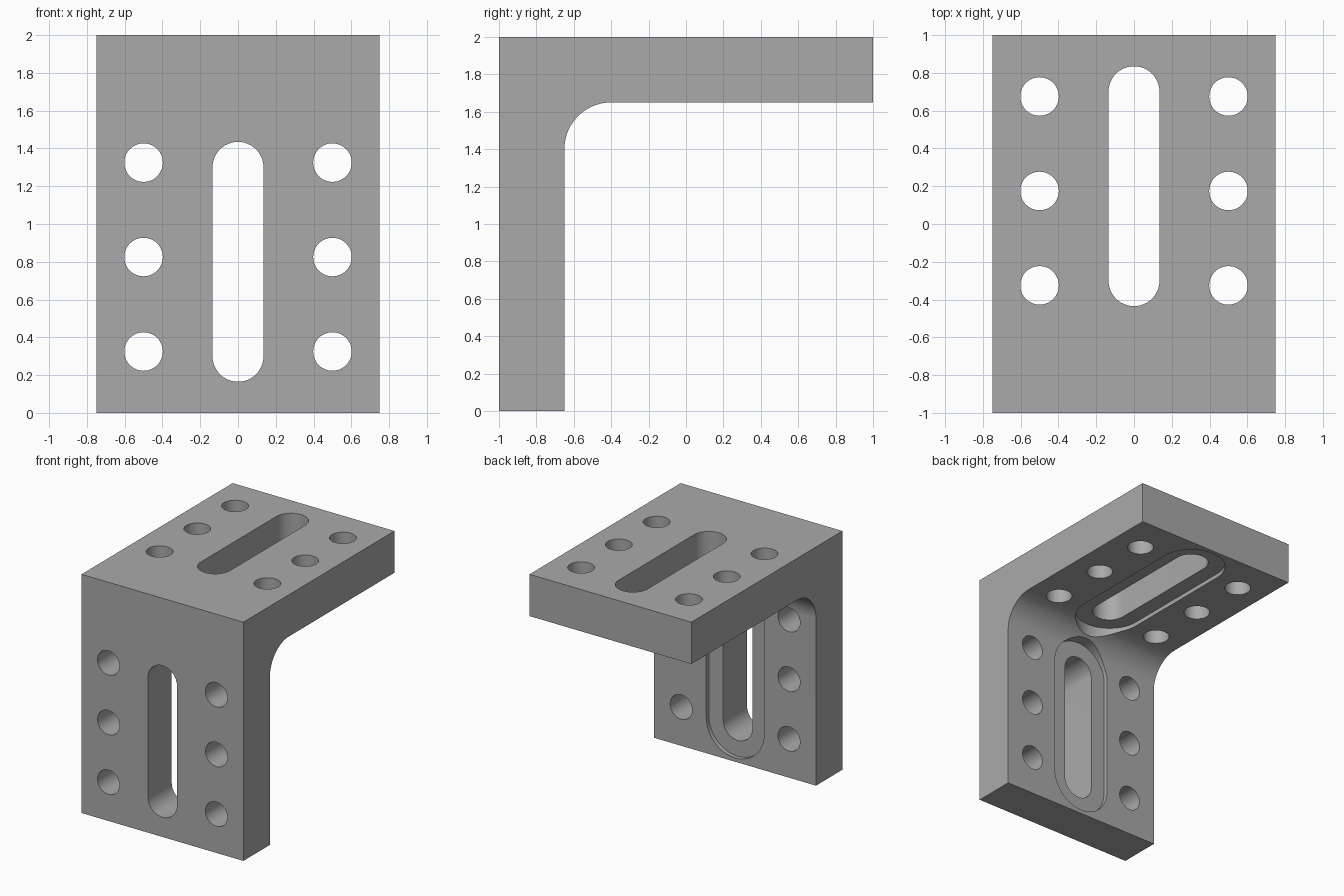
import bpy, bmesh, math
from mathutils import Vector

if "Cube" in bpy.data.objects:
    bpy.data.objects.remove(bpy.data.objects["Cube"])

THICK, FILLET = 0.35, 0.25

grey = bpy.data.materials.new("metal_grey")
grey.diffuse_color = (0.40, 0.40, 0.40, 1)
grey.use_nodes = True
grey.node_tree.nodes["Principled BSDF"].inputs["Base Color"].default_value = grey.diffuse_color


def make_object(name, bm):
    bmesh.ops.recalc_face_normals(bm, faces=bm.faces)
    mesh = bpy.data.meshes.new(name)
    bm.to_mesh(mesh)
    bm.free()
    obj = bpy.data.objects.new(name, mesh)
    bpy.context.collection.objects.link(obj)
    return obj


def prism(bm, points, offset):
    face = bm.faces.new([bm.verts.new(p) for p in points])
    ext = bmesh.ops.extrude_face_region(bm, geom=[face])["geom"]
    bmesh.ops.translate(bm, vec=offset,
                        verts=[v for v in ext if isinstance(v, bmesh.types.BMVert)])


# Plate coordinates: x across, t along from the free end, d depth from the outer face
def on_wall(x, t, d):
    return Vector((x, -1 + d, t))


def on_shelf(x, t, d):
    return Vector((x, 1 - t, 2 - d))


def stadium(x, t0, t1, r, n=24):
    """Outline of a slot with round ends (a circle when t0 == t1)."""
    pts = []
    for t, start in ((t1, 0), (t0, math.pi)):
        steps = n + 1 if t0 != t1 else n
        for i in range(steps):
            a = start + math.pi * i / n
            pts.append((x + r * math.cos(a), t + r * math.sin(a)))
    return pts


def add_cut(bm, outline, d0, d1):
    for place in (on_wall, on_shelf):
        prism(bm, [place(x, t, d0) for x, t in outline],
              place(0, 0, d1) - place(0, 0, d0))


# L-shaped body with a rounded inner corner
cy, cz = -1 + THICK + FILLET, 2 - THICK - FILLET
arc = [(cy + FILLET * math.cos(a), cz + FILLET * math.sin(a))
       for a in (math.pi - math.pi / 2 * i / 24 for i in range(25))]
profile = [(-1, 2), (-1, 0), (-1 + THICK, 0)] + arc + [(1, 2 - THICK), (1, 2)]
bm = bmesh.new()
prism(bm, [(-0.75, y, z) for y, z in profile], Vector((1.5, 0, 0)))
bracket = make_object("angle_bracket", bm)
bracket.data.materials.append(grey)

# Through slots and screw holes
bm = bmesh.new()
add_cut(bm, stadium(0, 0.30, 1.30, 0.135), -0.1, 0.5)
for x in (-0.5, 0.5):
    for t in (0.325, 0.825, 1.325):
        add_cut(bm, stadium(x, t, t, 0.102), -0.1, 0.5)
bores = make_object("bore_cutter", bm)

# Shallow recess around each slot on the inner side
bm = bmesh.new()
add_cut(bm, stadium(0, 0.30, 1.30, 0.268), THICK - 0.035, 0.425)
recesses = make_object("recess_cutter", bm)

bpy.context.view_layer.objects.active = bracket
bracket.select_set(True)
for cutter in (recesses, bores):
    cutter.hide_render = True
    cutter.data.materials.append(grey)
    mod = bracket.modifiers.new(cutter.name, "BOOLEAN")
    mod.operation, mod.solver, mod.object = "DIFFERENCE", "EXACT", cutter
    bpy.ops.object.modifier_apply(modifier=mod.name)
    bpy.data.objects.remove(cutter)

bpy.ops.object.shade_smooth_by_angle(angle=math.radians(30))
